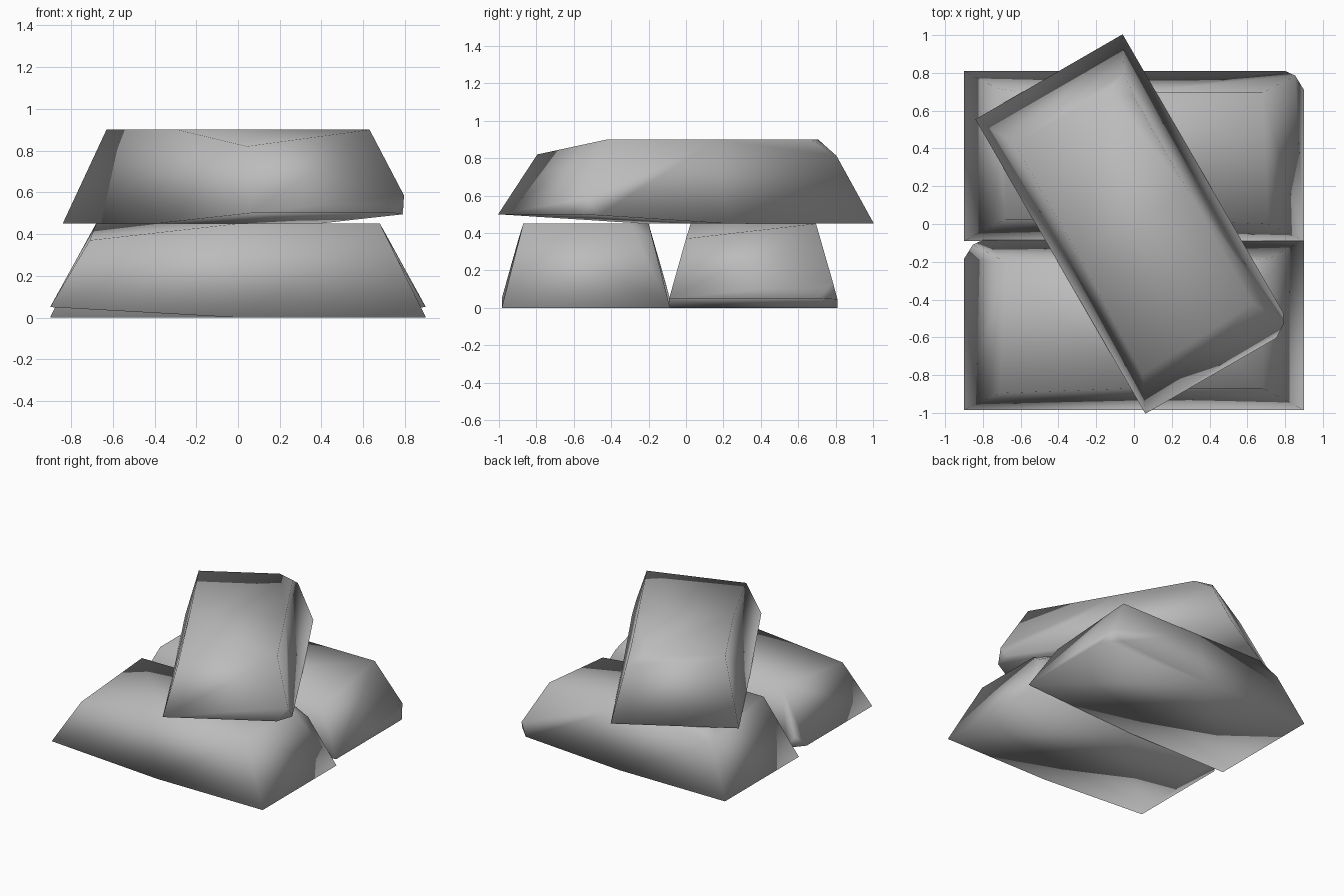
import bpy, bmesh, math
from mathutils import Matrix

cube = bpy.data.objects.get("Cube")
if cube:
    bpy.data.objects.remove(cube, do_unlink=True)

# Dull metal
metal = bpy.data.materials.new("dull_grey_metal")
metal.use_nodes = True
grey = (0.5, 0.5, 0.5, 1)
metal.diffuse_color = grey
metal.node_tree.nodes["Principled BSDF"].inputs["Base Color"].default_value = grey

BASE, TOP, HEIGHT = 0.45, 0.335, 0.45


def section(bm, x_base, x_top, lift):
    """Trapezoid across the bar: base right, base left, top left, top right."""
    points = ((x_base, -BASE, lift), (x_base, BASE, lift),
              (x_top, TOP, HEIGHT), (x_top, -TOP, HEIGHT))
    return [bm.verts.new(p) for p in points]


def ingot(name, location, angle=0, mirrored=False):
    bm = bmesh.new()
    # Tapered bar with a bent underside
    tail = section(bm, -0.9, -0.68, 0)
    middle = section(bm, 0, 0, 0)
    head = section(bm, 0.9, 0.68, 0.05)
    for a, b in ((tail, middle), (middle, head)):
        for i in range(4):
            j = (i + 1) % 4
            bm.faces.new((a[i], a[j], b[j], b[i]))
    bm.faces.new(tail)
    bm.faces.new(head[::-1])
    # One sunken top corner, folded along a diagonal
    head[3].co = (0.71, -0.36, 0.37)
    bmesh.ops.connect_vert_pair(bm, verts=[head[2], middle[3]])
    # Two chipped corners
    bmesh.ops.bevel(bm, geom=[head[1], tail[2]], offset=0.1, segments=1,
                    affect='VERTICES', profile=0.5)
    if mirrored:
        bmesh.ops.scale(bm, vec=(-1, 1, 1), verts=bm.verts)
    bmesh.ops.recalc_face_normals(bm, faces=bm.faces)
    for face in bm.faces:
        face.smooth = True
    mesh = bpy.data.meshes.new(name)
    bm.to_mesh(mesh)
    bm.free()
    mesh.materials.append(metal)
    obj = bpy.data.objects.new(name, mesh)
    obj.matrix_world = Matrix.Translation(location) @ Matrix.Rotation(angle, 4, 'Z')
    bpy.context.collection.objects.link(obj)


# Two bars side by side with a third laid across them
ingot("back_ingot", (0, 0.36, 0))
ingot("front_ingot", (0, -0.535, 0), mirrored=True)
ingot("top_ingot", (0, 0, 0.45), angle=math.radians(-60))
